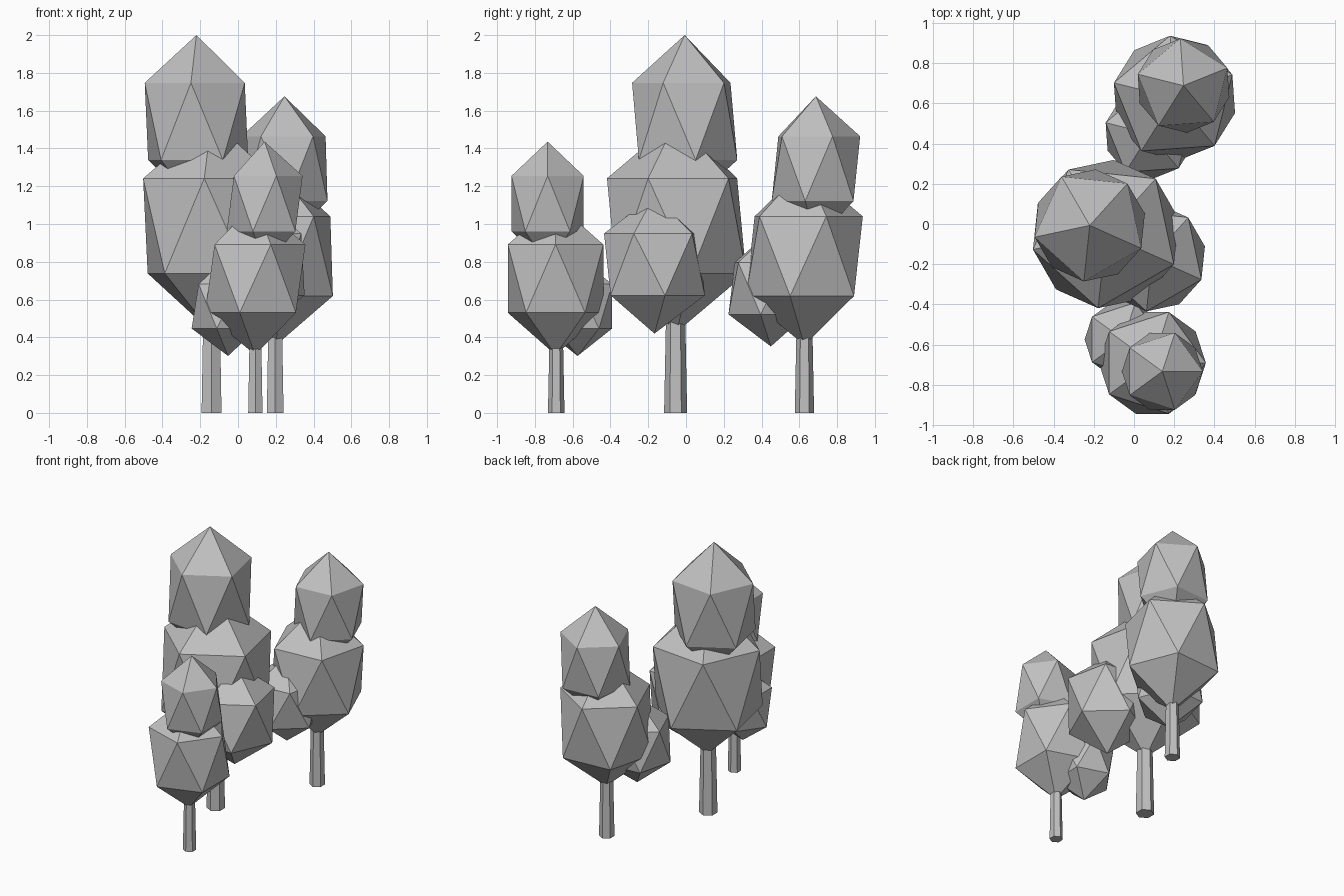
import bpy
import bmesh
from math import radians
from mathutils import Matrix, Vector

cube = bpy.data.objects.get("Cube")
if cube:
    bpy.data.objects.remove(cube, do_unlink=True)

# Single plain grey for everything
grey = bpy.data.materials.new("plain grey")
grey.use_nodes = True
grey.diffuse_color = (0.53, 0.53, 0.53, 1)
grey.node_tree.nodes["Principled BSDF"].inputs["Base Color"].default_value = (0.53, 0.53, 0.53, 1)


def finish(name, bm, matrix):
    bm.transform(matrix)
    mesh = bpy.data.meshes.new(name)
    bm.to_mesh(mesh)
    bm.free()
    mesh.materials.append(grey)
    obj = bpy.data.objects.new(name, mesh)
    bpy.context.collection.objects.link(obj)


def leaf_clump(name, center, radius, half_height, place):
    """Stretched icosahedron standing on its point."""
    bm = bmesh.new()
    bmesh.ops.create_icosphere(bm, subdivisions=1, radius=1)
    shape = (Matrix.Translation(center) @ Matrix.Rotation(radians(48), 4, "Z")
             @ Matrix.Diagonal((radius, radius, half_height, 1)))
    finish(name, bm, place @ shape)


def trunk(name, place):
    """Slightly tapered six-sided trunk with its foot on the ground."""
    height = 0.6
    bm = bmesh.new()
    bmesh.ops.create_cone(bm, cap_ends=True, segments=6, radius1=0.061, radius2=0.049,
                          depth=height, matrix=Matrix.Translation((0, 0, height / 2))
                          @ Matrix.Rotation(radians(90), 4, "Z"))
    # Points of the hexagon face front and back
    if max(v.co.x for v in bm.verts) > max(v.co.y for v in bm.verts):
        bm.transform(Matrix.Rotation(radians(90), 4, "Z"))
    finish(name, bm, place)


# Leaf clumps of one tree: centre from the trunk, radius, half height
CLUMPS = {
    "lower_crown": ((0, 0.005, 0.99), 0.414, 0.5625),
    "upper_crown": ((-0.08, 0.048, 1.543), 0.313, 0.457),
    "side_crown": ((0.23, -0.112, 0.786), 0.3, 0.366),
}

# Each tree: trunk foot, scale, turn in degrees
TREES = {
    "middle_tree": ((-0.14, -0.055, 0), 1.0, 0),
    "back_tree": ((0.197, 0.627, 0), 0.838, -98),
    "front_tree": ((0.092, -0.687, 0), 0.718, -192),
}

for tree, (foot, scale, turn) in TREES.items():
    stand = Matrix.Translation(Vector(foot)) @ Matrix.Scale(scale, 4)
    trunk(tree + "_trunk", stand)
    turned = stand @ Matrix.Rotation(radians(turn), 4, "Z")
    for part, (center, radius, half_height) in CLUMPS.items():
        leaf_clump(f"{tree}_{part}", Vector(center), radius, half_height, turned)
